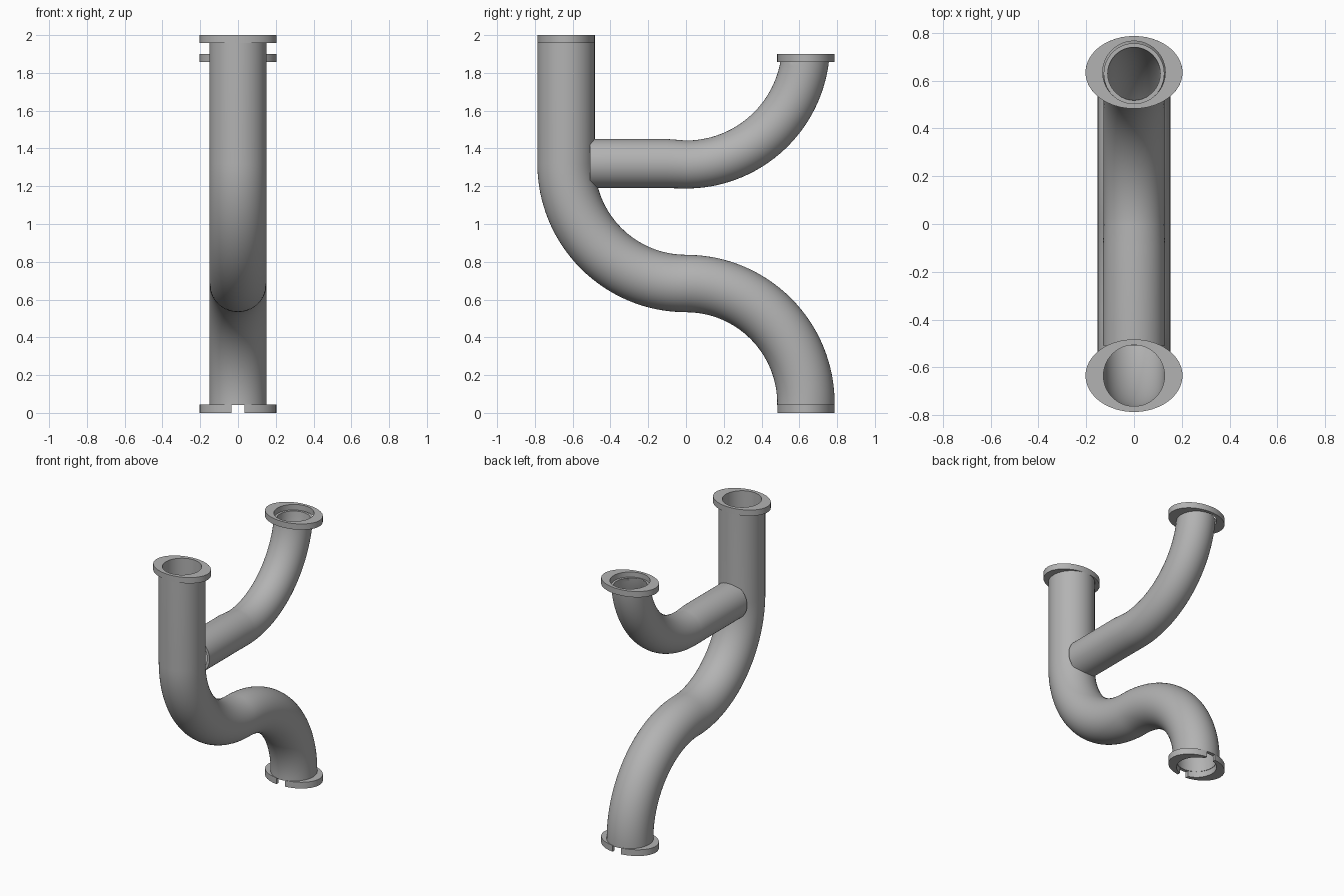
import bpy, bmesh
from math import sin, cos, pi, acos, radians
from mathutils import Vector

cube = bpy.data.objects.get("Cube")
if cube:
    bpy.data.objects.remove(cube, do_unlink=True)

grey = bpy.data.materials.new("pipe grey")
grey.use_nodes = True
colour = (0.45, 0.45, 0.45, 1)
grey.diffuse_color = colour
grey.node_tree.nodes["Principled BSDF"].inputs["Base Color"].default_value = colour

BEND = 0.635   # centreline bend radius
SIDES = 64


def finish(bm, name):
    bmesh.ops.remove_doubles(bm, verts=bm.verts, dist=1e-5)
    bmesh.ops.recalc_face_normals(bm, faces=bm.faces)
    mesh = bpy.data.meshes.new(name)
    bm.to_mesh(mesh)
    bm.free()
    obj = bpy.data.objects.new(name, mesh)
    bpy.context.collection.objects.link(obj)
    mesh.materials.append(grey)
    bpy.ops.object.select_all(action='DESELECT')
    obj.select_set(True)
    bpy.context.view_layer.objects.active = obj
    bpy.ops.object.shade_smooth_by_angle(angle=radians(30))
    return obj


def arc(cz, start, end, steps=32):
    """Centreline stations (y, z, direction) along a bend centred on y = 0."""
    turn = 1 if end > start else -1
    out = []
    for i in range(steps + 1):
        a = radians(start + (end - start) * i / steps)
        out.append((BEND * cos(a), cz + BEND * sin(a), a + turn * pi / 2))
    return out


def tube(name, stations, outer, bore):
    """Hollow pipe swept through stations; outer holds one radius per station."""
    bm = bmesh.new()

    def ring(station, r):
        y, z, d = station
        side = Vector((0, -sin(d), cos(d)))
        return [bm.verts.new(Vector((0, y, z)) + side * r * sin(2 * pi * k / SIDES)
                             + Vector((r * cos(2 * pi * k / SIDES), 0, 0)))
                for k in range(SIDES)]

    rings = [ring(s, r) for s, r in zip(stations, outer)]
    rings += [ring(s, bore) for s in reversed(stations)]
    for a, b in zip(rings, rings[1:] + rings[:1]):
        for k in range(SIDES):
            n = (k + 1) % SIDES
            bm.faces.new((a[k], a[n], b[n], b[k]))
    return finish(bm, name)


def flange(name, y, z, hole, thick=0.042, slot=0.0):
    """Oval plate with a round hole, optionally split by a slot front and back."""
    rx, ry, steps = 0.203, 0.152, 32
    bm = bmesh.new()
    for side in (1, -1):
        sections = []
        for i in range(steps + 1):
            t = 2 * i / steps - 1
            ao, ai = t * acos(slot / rx), t * acos(slot / hole)
            po = (side * rx * cos(ao), y + ry * sin(ao))
            pi_ = (side * hole * cos(ai), y + hole * sin(ai))
            sections.append([bm.verts.new((*p, h)) for p, h in
                             ((po, z), (po, z + thick), (pi_, z + thick), (pi_, z))])
        for a, b in zip(sections, sections[1:]):
            for k in range(4):
                n = (k + 1) % 4
                bm.faces.new((a[k], a[n], b[n], b[k]))
        if slot:
            bm.faces.new(sections[0])
            bm.faces.new(sections[-1])
    return finish(bm, name)


# Main S-shaped pipe
main = [(-BEND, 1.96, -pi / 2)] + arc(1.32, 180, 270) + arc(0.05, 90, 0)[1:]
main.append((BEND, 0.042, -pi / 2))
tube("main_pipe", main, [0.152] * len(main), 0.128)

# Side branch: straight stub, slight taper, then upward bend
bend = arc(1.95, -90, -9)
bend.append((BEND - 0.005, 1.864, pi / 2))
branch = [(-0.508, 1.32, 0), (-0.1, 1.32, 0)] + bend
tube("branch_pipe", branch, [0.13, 0.13] + [0.127] * len(bend), 0.11)

# Oval end flanges
flange("top_flange", -BEND, 1.958, 0.128)
flange("branch_flange", BEND, 1.858, 0.131)
flange("bottom_flange", BEND, 0.0, 0.131, thick=0.045, slot=0.034)
